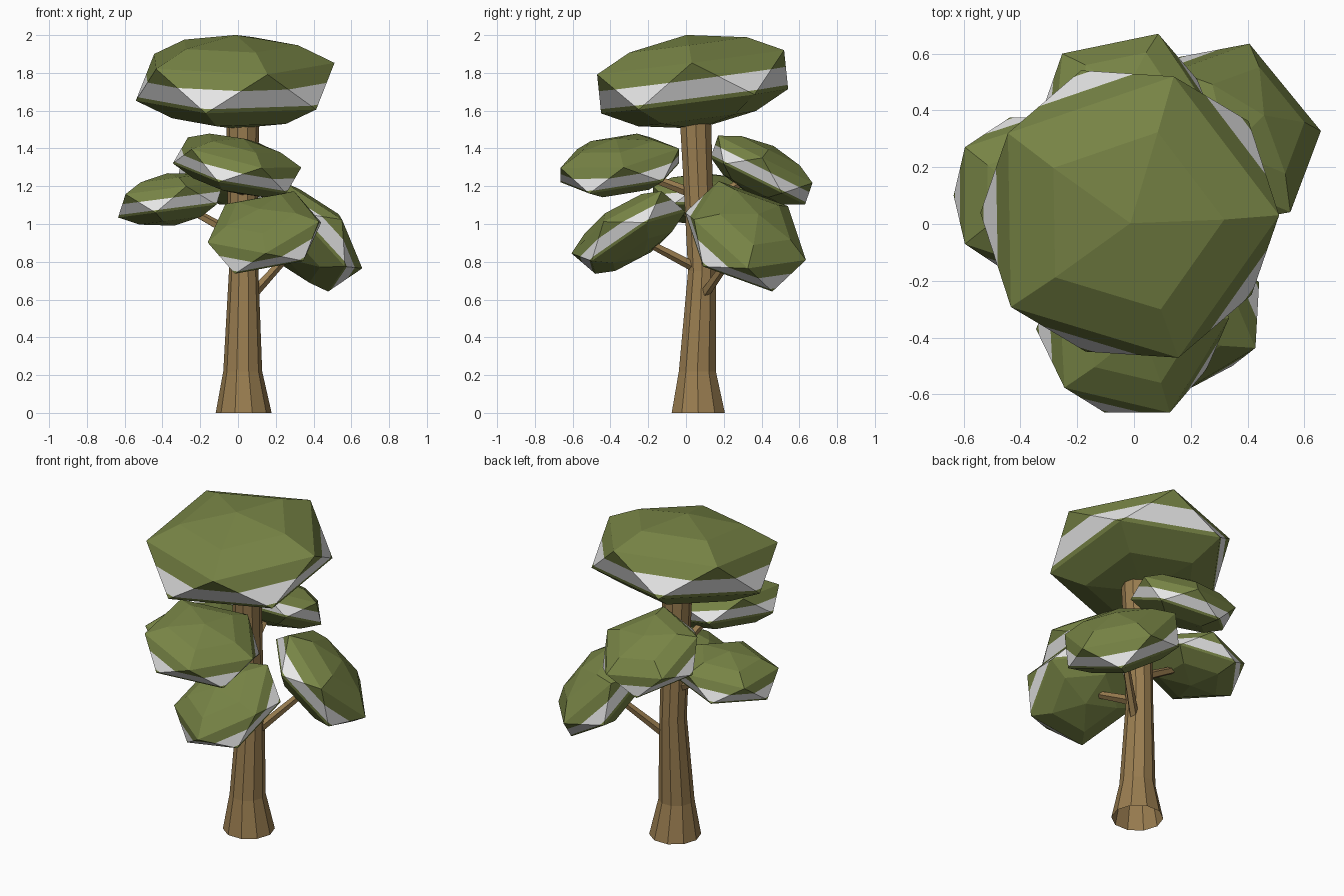
import bpy, bmesh, math
from mathutils import Vector, Matrix

if "Cube" in bpy.data.objects:
    bpy.data.objects.remove(bpy.data.objects["Cube"])


def material(name, rgb):
    m = bpy.data.materials.new(name)
    m.diffuse_color = (*rgb, 1)
    m.use_nodes = True
    m.node_tree.nodes["Principled BSDF"].inputs["Base Color"].default_value = m.diffuse_color
    return m


GREEN = material("leaf green", (0.185, 0.23, 0.06))
PALE = material("pale band", (0.8, 0.8, 0.8))
BROWN = material("bark brown", (0.32, 0.205, 0.08))


def add_object(name, bm, mats):
    bmesh.ops.recalc_face_normals(bm, faces=bm.faces)
    me = bpy.data.meshes.new(name)
    bm.to_mesh(me)
    bm.free()
    for m in mats:
        me.materials.append(m)
    ob = bpy.data.objects.new(name, me)
    bpy.context.collection.objects.link(ob)
    return ob


def tube(name, rings, sides, axis=Vector((0, 0, 1))):
    """Open tube through (centre, radius) rings lying across the axis."""
    bm = bmesh.new()
    rot = Vector((0, 0, 1)).rotation_difference(axis).to_matrix()
    loops = []
    for c, r in rings:
        loops.append([bm.verts.new(Vector(c) + rot @ Vector(
            (r * math.cos(math.tau * i / sides), r * math.sin(math.tau * i / sides), 0)))
            for i in range(sides)])
    for a, b in zip(loops, loops[1:]):
        for i in range(sides):
            j = (i + 1) % sides
            bm.faces.new((a[i], a[j], b[j], b[i]))
    return add_object(name, bm, [BROWN])


def leaf_cluster(name, centre, normal, radius, height, spin=0):
    """Flattened faceted blob with a pale band just under its middle."""
    bm = bmesh.new()
    for side in (1, -1):
        bm.verts.new((0, 0, side))
        for r, z in ((0.63, 0.79), (1.0, 0.42)):
            for i in range(5):
                a = math.tau * (i + (0 if side > 0 else 0.5)) / 5
                bm.verts.new((r * math.cos(a), r * math.sin(a), z * side))
    bmesh.ops.convex_hull(bm, input=bm.verts[:])
    low, high = -0.33, 0.06
    for z in (low, high):
        bmesh.ops.bisect_plane(bm, geom=bm.verts[:] + bm.edges[:] + bm.faces[:],
                               plane_co=(0, 0, z), plane_no=(0, 0, 1))
    for f in bm.faces:
        f.material_index = int(low < f.calc_center_median().z < high)
    rot = Vector((0, 0, 1)).rotation_difference(Vector(normal)).to_matrix().to_4x4()
    bm.transform(Matrix.Translation(centre) @ rot @ Matrix.Rotation(math.radians(spin), 4, 'Z')
                 @ Matrix.Diagonal((radius, radius, height, 1)))
    return add_object(name, bm, [GREEN, PALE])


# Trunk with flared foot
tube("trunk", [((0.03, 0.065, 0), 0.148), ((0.025, 0.06, 0.22), 0.103),
               ((0.03, 0.085, 0.75), 0.078), ((0.025, 0.065, 1.2), 0.081),
               ((0.025, 0.05, 1.56), 0.087)], 10)

# Crown
leaf_cluster("crown_leaves", (-0.015, 0.035, 1.753), (0.01, -0.13, 1), 0.525, 0.25, 1)

# Lower clusters: centre, facing, radius, half height, spin, branch root
clusters = {
    "left": ((-0.355, 0.1, 1.13), (-0.13, 0, 1), 0.29, 0.14, 0, (-0.01, 0.08, 0.94)),
    "front_upper": ((-0.005, -0.35, 1.31), (0.23, -0.15, 1), 0.335, 0.148, 4, (0.02, 0.04, 1.16)),
    "back_upper": ((-0.03, 0.4, 1.285), (0, 0.5, 1), 0.295, 0.143, -5, (0.02, 0.09, 1.1)),
    "front_lower": ((0.14, -0.305, 0.955), (-0.22, -0.62, 1), 0.315, 0.15, -18, (0.05, 0.05, 0.77)),
    "right_lower": ((0.355, 0.315, 0.935), (0.58, 0.38, 0.66), 0.34, 0.17, 6, (0.07, 0.09, 0.62)),
}
for key, (centre, normal, r, h, spin, root) in clusters.items():
    leaf_cluster(key + "_leaves", centre, normal, r, h, spin)
    tube(key + "_branch", [(root, 0.028), (centre, 0.018)], 5,
         Vector(centre) - Vector(root))
